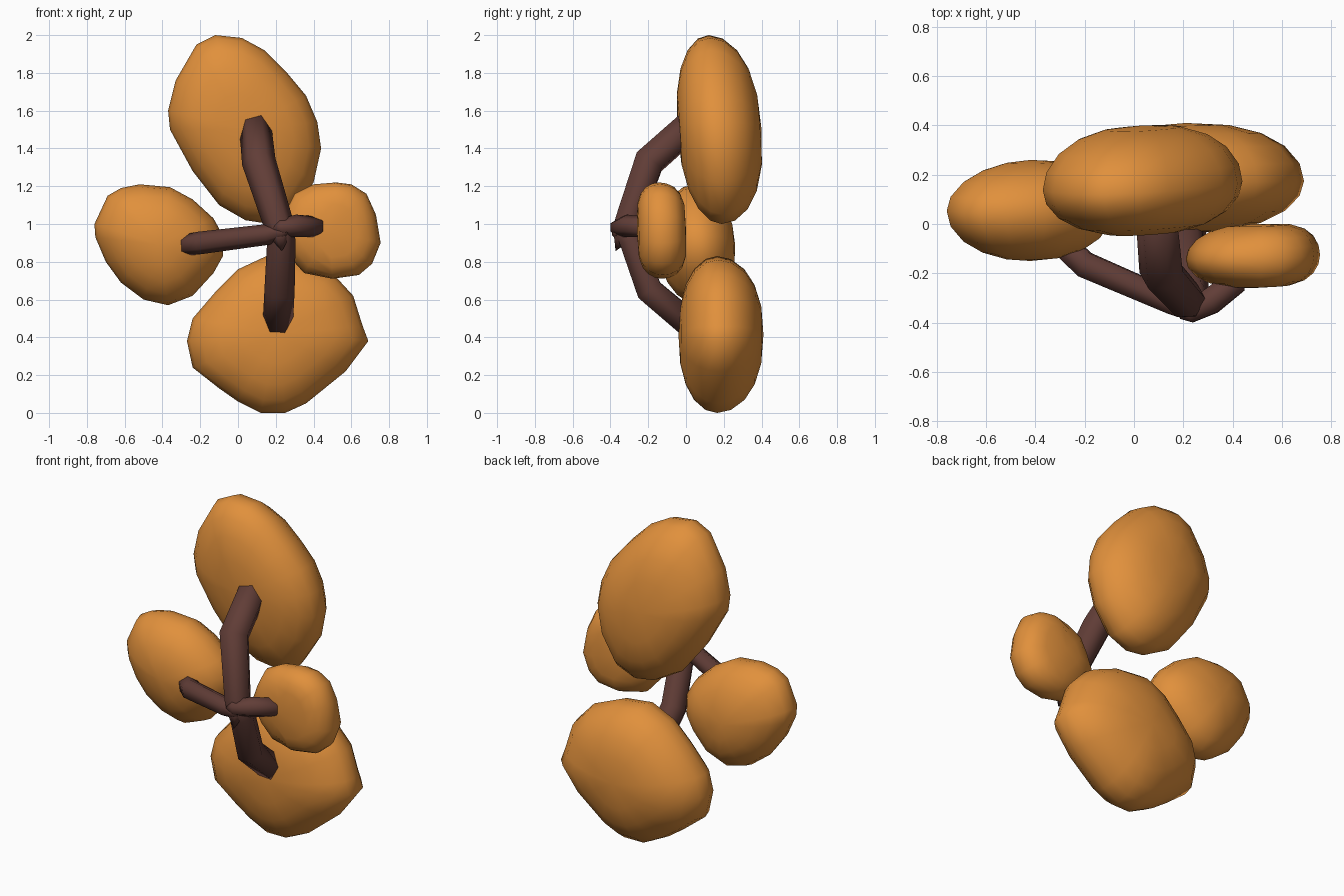
import bpy, bmesh, math
from mathutils import Vector

if "Cube" in bpy.data.objects:
    bpy.data.objects.remove(bpy.data.objects["Cube"])


def material(name, color):
    m = bpy.data.materials.new(name)
    m.diffuse_color = color
    m.use_nodes = True
    m.node_tree.nodes["Principled BSDF"].inputs["Base Color"].default_value = m.diffuse_color
    return m


LEAF = material("leaf_orange", (0.75, 0.28, 0.045, 1))
BARK = material("bark_brown", (0.12, 0.047, 0.038, 1))


def finish(name, bm, mat):
    bmesh.ops.recalc_face_normals(bm, faces=bm.faces)
    me = bpy.data.meshes.new(name)
    bm.to_mesh(me)
    bm.free()
    for p in me.polygons:
        p.use_smooth = True
    me.materials.append(mat)
    ob = bpy.data.objects.new(name, me)
    bpy.context.collection.objects.link(ob)
    return ob


def skin(bm, rings, first, last):
    """Join rings of vertices and close both ends with a point."""
    n = len(rings[0])
    for a, b in zip(rings, rings[1:]):
        for i in range(n):
            bm.faces.new((a[i], a[(i + 1) % n], b[(i + 1) % n], b[i]))
    for tip, ring in ((first, rings[0]), (last, rings[-1])):
        for i in range(n):
            bm.faces.new((tip, ring[i], ring[(i + 1) % n]))


def pad(name, outline, y0, y1, rim_y, tilt_x=0.0, tilt_z=0.0, power=0.9, power_right=None):
    """Flattened clump: front outline at rim_y, swelled between y0 and y1."""
    bm = bmesh.new()
    cx = (min(p[0] for p in outline) + max(p[0] for p in outline)) / 2
    cz = (min(p[1] for p in outline) + max(p[1] for p in outline)) / 2
    pr = power if power_right is None else power_right

    def vert(x, z, t):
        s = max(math.cos(t), 0.0) ** (pr if x > cx else power)
        dx, dz = (x - cx) * s, (z - cz) * s
        h = y1 - rim_y if t > 0 else rim_y - y0
        y = rim_y + h * math.sin(t) + tilt_x * dx + tilt_z * dz
        return bm.verts.new((cx + dx, y, cz + dz))

    rings = [[vert(x, z, math.radians(deg)) for x, z in outline]
             for deg in (-72, -54, -36, -17, 0, 17, 36, 54, 72)]
    q = math.pi / 2
    skin(bm, rings, vert(cx, cz, -q), vert(cx, cz, q))
    return finish(name, bm, LEAF)


def branch(name, points, radii, tip=0.04, sides=6):
    """Bent six-sided limb with pointed ends."""
    bm = bmesh.new()
    pts = [Vector(p) for p in points]
    rings = []
    side = None
    for i, p in enumerate(pts):
        d = (pts[min(i + 1, len(pts) - 1)] - pts[max(i - 1, 0)]).normalized()
        if side is None:
            side = d.cross(Vector((0, 1, 0)))
        side = (side - d * side.dot(d)).normalized()
        up = d.cross(side)
        rings.append([bm.verts.new(p + radii[i] * (
            side * math.cos(2 * math.pi * k / sides) + up * math.sin(2 * math.pi * k / sides)))
            for k in range(sides)])
    a = bm.verts.new(pts[0] + (pts[0] - pts[1]).normalized() * tip)
    b = bm.verts.new(pts[-1] + (pts[-1] - pts[-2]).normalized() * 0.03)
    skin(bm, rings, a, b)
    return finish(name, bm, BARK)


# Foliage clumps
pad("upper_foliage", [
    (-0.12, 2.0), (0.02, 1.985), (0.14, 1.92), (0.26, 1.8), (0.36, 1.68),
    (0.42, 1.54), (0.44, 1.4), (0.40, 1.22), (0.29, 1.05), (0.17, 1.0),
    (0.04, 1.02), (-0.1, 1.1), (-0.24, 1.28), (-0.36, 1.5), (-0.37, 1.6),
    (-0.33, 1.76), (-0.22, 1.95)], -0.045, 0.40, 0.155, 0.03, -0.06, 0.82)
pad("lower_foliage", [
    (0.12, 0.0), (0.25, 0.0), (0.36, 0.05), (0.57, 0.22), (0.69, 0.38),
    (0.66, 0.46), (0.61, 0.62), (0.5, 0.74), (0.33, 0.81), (0.15, 0.83),
    (0.0, 0.76), (-0.12, 0.64), (-0.24, 0.5), (-0.27, 0.38), (-0.24, 0.24),
    (-0.1, 0.13), (0.0, 0.06)], -0.04, 0.41, 0.165, 0.02, 0.0, 0.85)
pad("left_foliage", [
    (-0.52, 1.21), (-0.36, 1.195), (-0.24, 1.13), (-0.13, 1.03), (-0.08, 0.94),
    (-0.08, 0.83), (-0.13, 0.74), (-0.24, 0.62), (-0.37, 0.57), (-0.5, 0.6),
    (-0.62, 0.69), (-0.7, 0.8), (-0.755, 0.93), (-0.76, 1.0), (-0.69, 1.15),
    (-0.62, 1.19)], -0.15, 0.26, 0.065, 0.02, -0.05, 1.05, 0.9)
pad("right_foliage", [
    (0.52, 1.22), (0.4, 1.21), (0.3, 1.16), (0.25, 1.06), (0.21, 0.95),
    (0.27, 0.83), (0.35, 0.74), (0.5, 0.71), (0.64, 0.73), (0.71, 0.79),
    (0.755, 0.9), (0.73, 1.05), (0.68, 1.16), (0.6, 1.21)],
    -0.26, 0.0, -0.135, 0.03, -0.03, 0.85, 0.5)

# Branches spreading from one hub
branch("upper_branch", [(0.225, -0.345, 0.92), (0.215, -0.31, 1.0),
                        (0.11, -0.195, 1.33), (0.09, 0.03, 1.53)],
       [0.045, 0.08, 0.09, 0.085], 0.07)
branch("lower_branch", [(0.235, -0.345, 1.0), (0.23, -0.29, 0.92),
                        (0.22, -0.195, 0.65), (0.21, 0.03, 0.46)],
       [0.05, 0.075, 0.08, 0.08])
branch("left_branch", [(0.24, -0.365, 0.96), (0.16, -0.32, 0.945),
                       (-0.2, -0.165, 0.90), (-0.30, -0.07, 0.885)],
       [0.035, 0.055, 0.06, 0.055])
branch("right_branch", [(0.22, -0.365, 0.98), (0.31, -0.315, 0.99),
                        (0.42, -0.23, 0.985)],
       [0.045, 0.06, 0.055])
